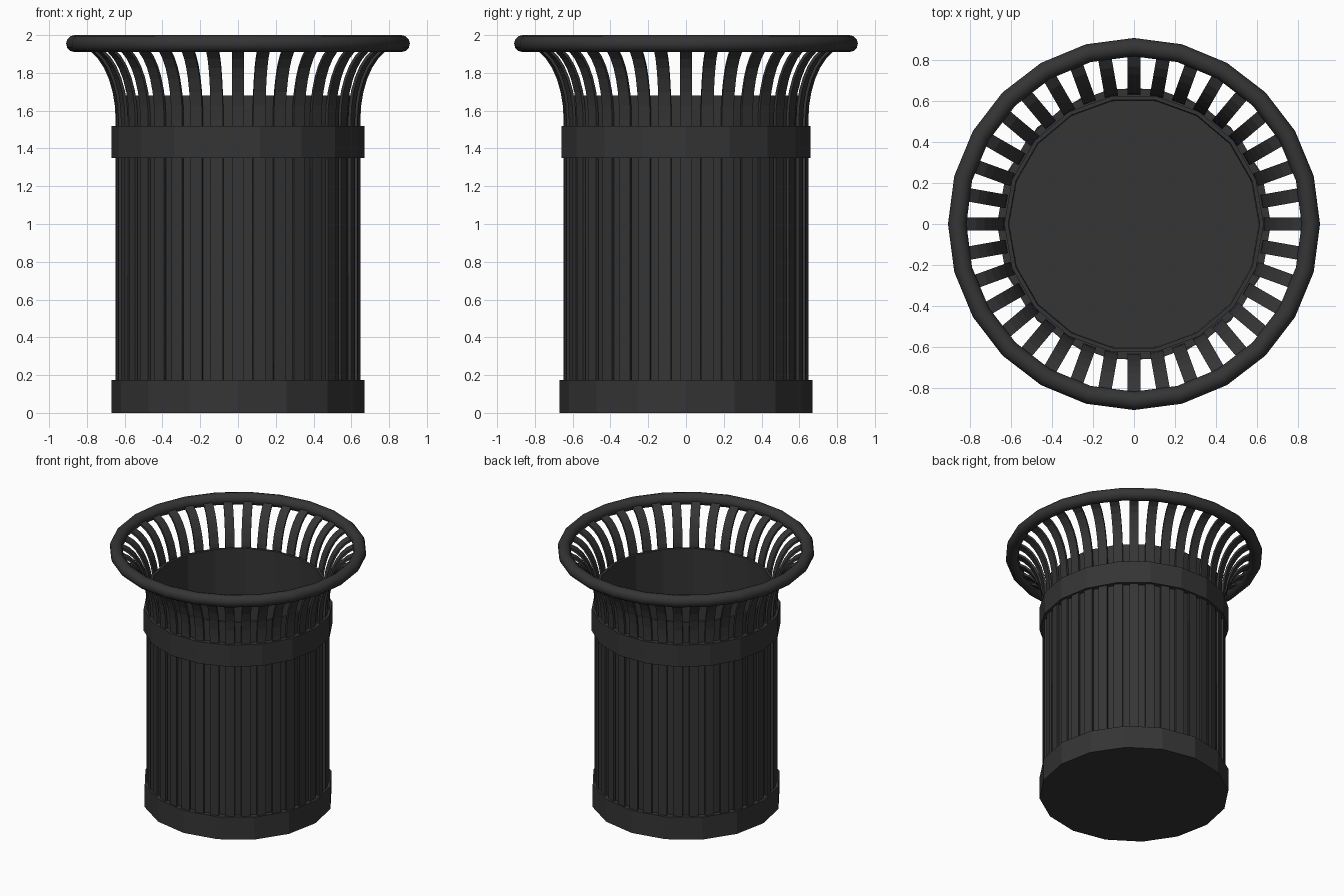
import bpy, bmesh
from math import sin, cos, pi, radians

if "Cube" in bpy.data.objects:
    bpy.data.objects.remove(bpy.data.objects["Cube"])


def make_object(name, bm):
    bmesh.ops.recalc_face_normals(bm, faces=bm.faces)
    me = bpy.data.meshes.new(name)
    bm.to_mesh(me)
    bm.free()
    ob = bpy.data.objects.new(name, me)
    bpy.context.collection.objects.link(ob)
    mat = bpy.data.materials.get("dark_metal") or bpy.data.materials.new("dark_metal")
    mat.diffuse_color = (0.035, 0.035, 0.035, 1)
    mat.use_nodes = True
    mat.node_tree.nodes["Principled BSDF"].inputs["Base Color"].default_value = mat.diffuse_color
    me.materials.append(mat)
    return ob


def lathe(name, profile, sides, closed=True, cap=False):
    """Revolve an (r, z) profile around z with the given number of sides."""
    bm = bmesh.new()
    rings = [[bm.verts.new((r * cos(2 * pi * i / sides), r * sin(2 * pi * i / sides), z))
              for i in range(sides)] for r, z in profile]
    n = len(rings)
    for k in range(n if closed else n - 1):
        a, b = rings[k], rings[(k + 1) % n]
        for i in range(sides):
            j = (i + 1) % sides
            bm.faces.new((a[i], a[j], b[j], b[i]))
    if cap:
        bm.faces.new(rings[0])
        bm.faces.new(rings[-1])
    return make_object(name, bm)


# Inner bucket: wall with thickness, capped underside and floor
lathe("bucket", [(0.63, 0.03), (0.635, 1.68), (0.615, 1.68), (0.61, 0.05)], 18, closed=False, cap=True)

# Base band with closed underside, and upper band
lathe("base_band", [(0.64, 0.0), (0.67, 0.0), (0.67, 0.175), (0.62, 0.175)], 16, closed=False, cap=False)
lathe("base_plate", [(0.665, 0.0), (0.62, 0.03)], 16, closed=False, cap=True)
lathe("upper_band", [(0.67, 1.35), (0.67, 1.52), (0.63, 1.52), (0.63, 1.35)], 18)

# Rolled rim
rim = lathe("rim", [(0.865 + 0.045 * cos(2 * pi * k / 12), 1.955 + 0.045 * sin(2 * pi * k / 12))
                    for k in range(12)], 24)
for p in rim.data.polygons:
    p.use_smooth = True

# Flared slats: straight up the body, then curving out to the rim
N, HALF_W, THICK = 36, 0.033, 0.016
path = [(0.648, 0.02, 0), (0.648, 1.55, 0)]
for k in range(1, 8):
    t = radians(90 * k / 8)
    path.append((0.648 + 0.21 * (1 - cos(t)), 1.55 + 0.39 * sin(t), t))
path.append((0.858, 1.94, radians(80)))
bm = bmesh.new()
for s in range(N):
    a = 2 * pi * s / N
    prev = None
    for r, z, t in path:
        ring = []
        for w, d in ((-1, 0), (1, 0), (1, 1), (-1, 1)):
            rr, zz = r - d * THICK * cos(t), z + d * THICK * sin(t)
            x, y = rr, w * HALF_W
            ring.append(bm.verts.new((x * cos(a) - y * sin(a), x * sin(a) + y * cos(a), zz)))
        if prev:
            for i in range(4):
                j = (i + 1) % 4
                bm.faces.new((prev[i], prev[j], ring[j], ring[i]))
        else:
            bm.faces.new(ring)
        prev = ring
    bm.faces.new(prev)
make_object("slats", bm)
